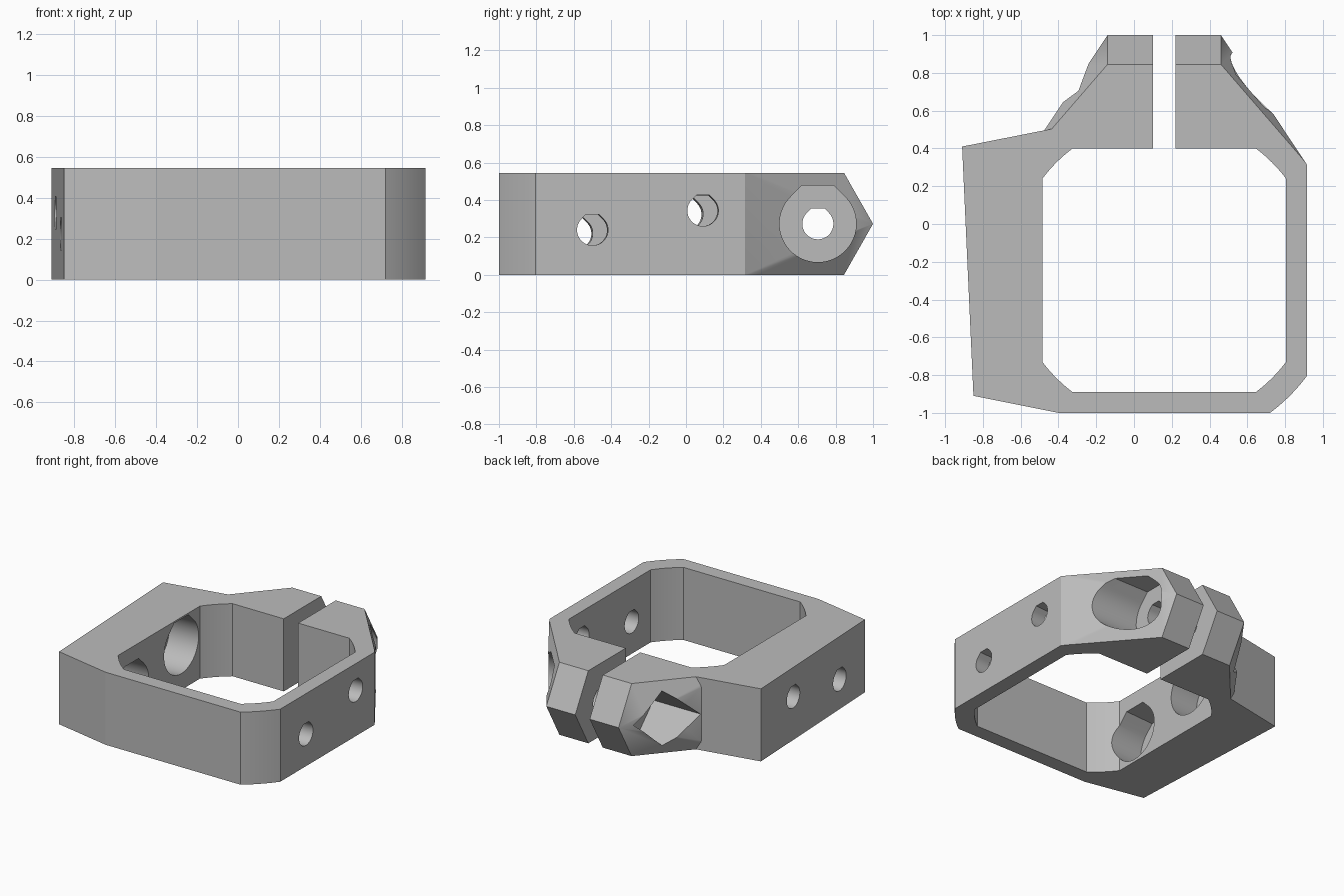
import bpy, bmesh, math
from mathutils import Vector

HEIGHT = 0.545
MID = HEIGHT / 2
CX, CY = 0.16, -0.245        # centre of the clamp ring
LUG_Y = 0.705                # clamp screw position

cube = bpy.data.objects.get("Cube")
if cube:
    bpy.data.objects.remove(cube, do_unlink=True)

grey = bpy.data.materials.new("plain grey")
grey.use_nodes = True
colour = (0.5, 0.5, 0.5, 1)
grey.diffuse_color = colour
grey.node_tree.nodes["Principled BSDF"].inputs["Base Color"].default_value = colour


def make_object(name, bm):
    bmesh.ops.recalc_face_normals(bm, faces=bm.faces)
    mesh = bpy.data.meshes.new(name)
    bm.to_mesh(mesh)
    bm.free()
    mesh.materials.append(grey)
    obj = bpy.data.objects.new(name, mesh)
    bpy.context.collection.objects.link(obj)
    return obj


def prism(name, start, end):
    """Solid between two matching loops of points."""
    bm = bmesh.new()
    a = [bm.verts.new(p) for p in start]
    b = [bm.verts.new(p) for p in end]
    bm.faces.new(a)
    bm.faces.new(b)
    for i in range(len(a)):
        j = (i + 1) % len(a)
        bm.faces.new((a[i], a[j], b[j], b[i]))
    return make_object(name, bm)


def upright(name, outline, z0, z1):
    return prism(name, [(x, y, z0) for x, y in outline], [(x, y, z1) for x, y in outline])


def box_outline(x0, x1, y0, y1):
    return [(x0, y0), (x1, y0), (x1, y1), (x0, y1)]


def clipped_circle(half, radius, steps=10):
    """Square whose corners are trimmed by a circle."""
    lean = math.acos(half / radius)
    points = []
    for quarter in range(4):
        for i in range(steps + 1):
            t = quarter * math.pi / 2 + lean + (math.pi / 2 - 2 * lean) * i / steps
            points.append((CX + radius * math.cos(t), CY + radius * math.sin(t)))
    return points


def teardrop(radius, steps=40):
    """Circle with 45 degree shoulders and a flat top, as (side, up) pairs."""
    flat = radius * (math.sqrt(2) - 1)
    points = [(flat, radius), (-flat, radius)]
    for i in range(steps + 1):
        t = math.radians(135 + 270 * i / steps)
        points.append((radius * math.cos(t), radius * math.sin(t)))
    return points


def bore(name, section, start, end):
    ends = [[Vector(p) + Vector((0, s, u)) for s, u in section] for p in (start, end)]
    return prism(name, *ends)


def combine(target, tool, operation):
    mod = target.modifiers.new(tool.name, "BOOLEAN")
    mod.object, mod.operation, mod.solver = tool, operation, "EXACT"
    bpy.context.view_layer.objects.active = target
    bpy.ops.object.modifier_apply(modifier=mod.name)
    bpy.data.objects.remove(tool, do_unlink=True)


# Clamp body: hull of the ring and the pointed lug behind it
bm = bmesh.new()
for x, y in clipped_circle(0.755, 0.94):
    for z in (0, HEIGHT):
        bm.verts.new((x, y, z))
for x in (CX - 0.3, CX + 0.3):
    for y, z in ((0.845, 0), (1, MID), (0.845, HEIGHT)):
        bm.verts.new((x, y, z))
bmesh.ops.convex_hull(bm, input=bm.verts)
bmesh.ops.dissolve_limit(bm, angle_limit=0.002, verts=bm.verts, edges=bm.edges)
body = make_object("clamp_body", bm)

# Thick mounting block on the right side
block = [(-0.91, 0.41), (-0.85, -0.91), (-0.40, -1), (-0.2, -0.95), (-0.2, 0.55)]
combine(body, upright("mounting_block", block, 0, HEIGHT), "UNION")

# Central opening and the clamping slot
combine(body, upright("opening", clipped_circle(0.645, 0.807), -0.1, 0.7), "DIFFERENCE")
combine(body, upright("slot", box_outline(0.1, 0.22, 0.2, 1.1), -0.1, 0.7), "DIFFERENCE")

# Clamp screw: shaft hole, round head recess, square nut pocket
small, large = teardrop(0.083), teardrop(0.205)
diamond = [(0.205, 0), (0, 0.205), (-0.205, 0), (0, -0.205)]
for name, section, x0, x1 in (("screw_hole", small, -0.6, 0.9),
                              ("head_recess", large, 0.4, 1.2),
                              ("nut_pocket", diamond, -0.8, -0.08)):
    cutter = bore(name, section, (x0, LUG_Y, MID), (x1, LUG_Y, MID))
    combine(body, cutter, "DIFFERENCE")

# Two slightly tilted mounting holes, widened inside the block
for y, z in ((0.0, 0.323), (-0.59, 0.22)):
    def on_axis(x):
        return (x, y + 0.05 * (x + 0.89), z + 0.011 * (x + 0.89))
    combine(body, bore("mounting_hole", small, on_axis(-1.1), on_axis(1.1)), "DIFFERENCE")
    combine(body, bore("mounting_recess", large, on_axis(-0.72), on_axis(-0.2)), "DIFFERENCE")

# Smooth curved walls, keep the edges crisp
bpy.ops.object.select_all(action="DESELECT")
body.select_set(True)
bpy.context.view_layer.objects.active = body
bpy.ops.object.shade_smooth_by_angle(angle=math.radians(20))
